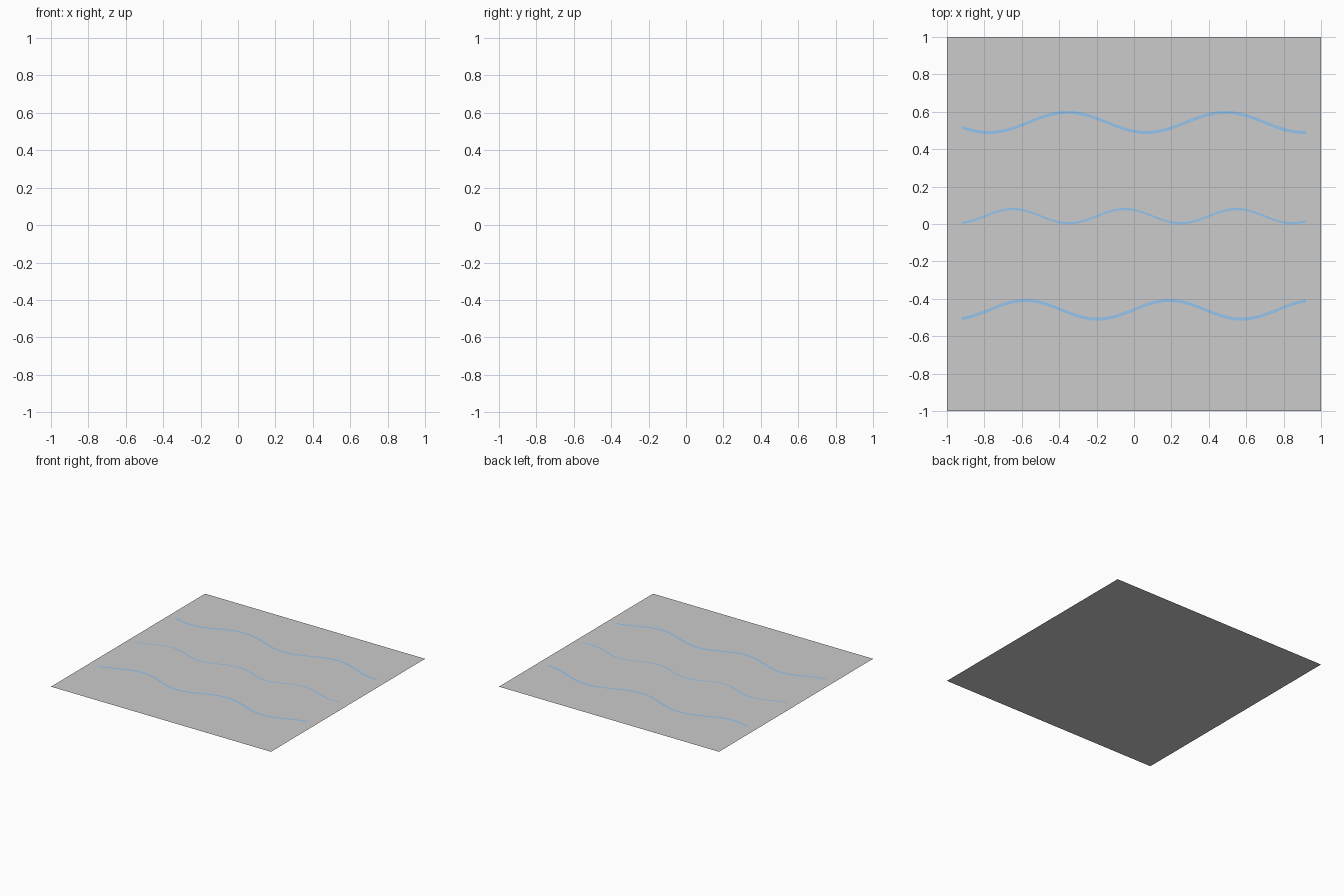
import bpy, math

if "Cube" in bpy.data.objects:
    bpy.data.objects.remove(bpy.data.objects["Cube"])

# Flat square water sheet
bpy.ops.mesh.primitive_plane_add(size=2, location=(0, 0, 0))
bpy.context.object.name = "water_surface"

blue = bpy.data.materials.new("ripple_blue")
blue.diffuse_color = (0.30, 0.56, 0.85, 1)
blue.use_nodes = True
blue.node_tree.nodes["Principled BSDF"].inputs["Base Color"].default_value = blue.diffuse_color


def ripple(name, centre, amp, wavelength, peak, width, steps=64, half=0.92, z=0.002):
    """Thin flat ribbon following a cosine wave along x."""
    verts, faces = [], []
    for i in range(steps + 1):
        x = -half + 2 * half * i / steps
        y = centre + amp * math.cos(2 * math.pi * (x - peak) / wavelength)
        verts += [(x, y - width / 2, z), (x, y + width / 2, z)]
    for i in range(steps):
        a = 2 * i
        faces.append((a, a + 2, a + 3, a + 1))
    mesh = bpy.data.meshes.new(name)
    mesh.from_pydata(verts, [], faces)
    mesh.materials.append(blue)
    obj = bpy.data.objects.new(name, mesh)
    bpy.context.collection.objects.link(obj)


# Three ripple lines, back to front
ripple("ripple_back", 0.543, 0.054, 0.843, -0.355, 0.017)
ripple("ripple_middle", 0.042, 0.038, 0.598, -0.05, 0.012)
ripple("ripple_front", -0.459, 0.050, 0.77, 0.19, 0.017)
